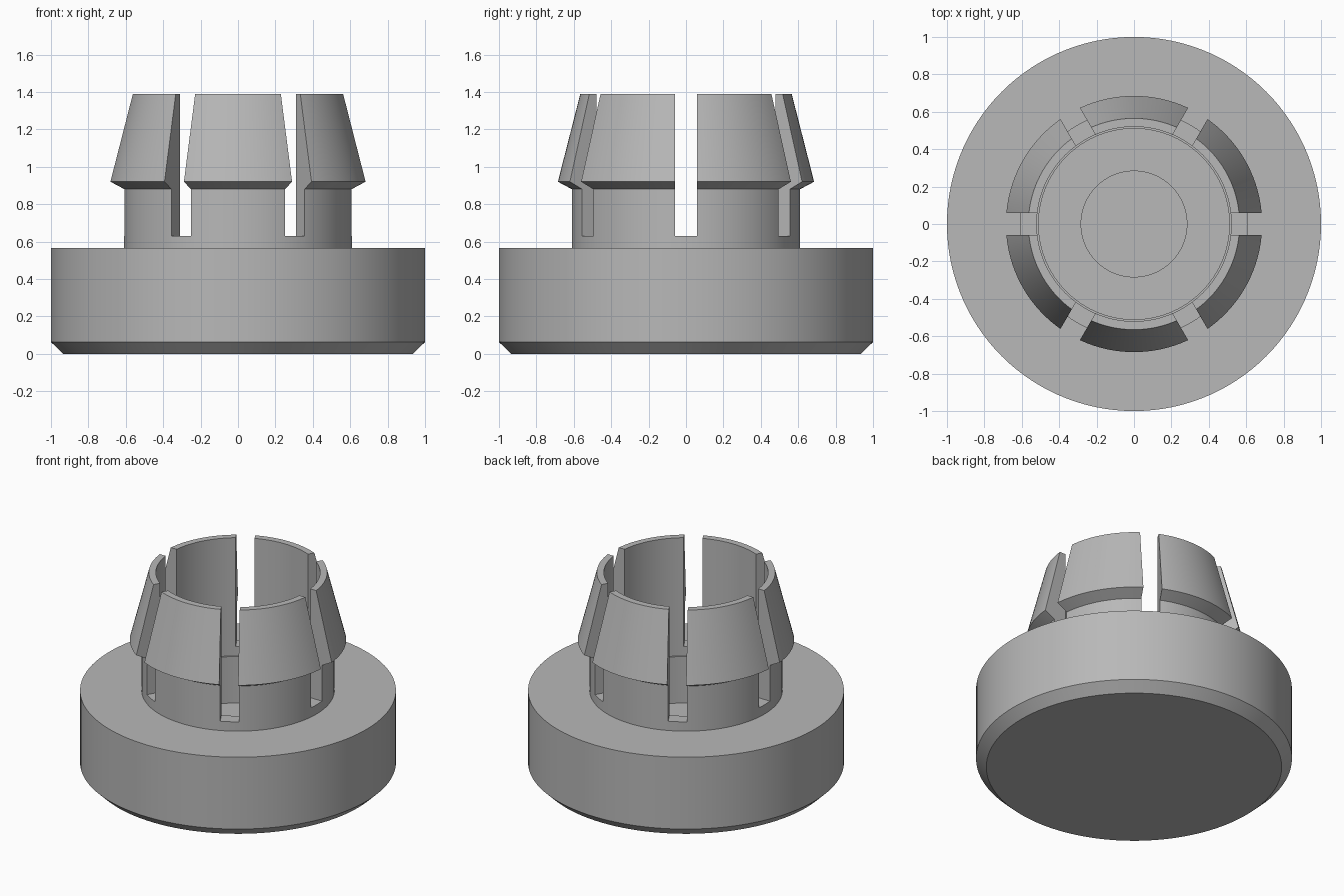
import bpy
import bmesh
from math import pi
from mathutils import Matrix

SEGMENTS = 120
SLOT_WIDTH = 0.12
SLOT_FLOOR = 0.63

old = bpy.data.objects.get("Cube")
if old:
    bpy.data.objects.remove(old, do_unlink=True)

grey = bpy.data.materials.new("plain grey")
grey.use_nodes = True
colour = (0.48, 0.48, 0.48, 1)
grey.diffuse_color = colour
grey.node_tree.nodes["Principled BSDF"].inputs["Base Color"].default_value = colour


def add_object(name, bm):
    bmesh.ops.recalc_face_normals(bm, faces=bm.faces)
    mesh = bpy.data.meshes.new(name)
    bm.to_mesh(mesh)
    bm.free()
    mesh.materials.append(grey)
    obj = bpy.data.objects.new(name, mesh)
    bpy.context.collection.objects.link(obj)
    return obj


def lathe(name, profile, closed):
    """Turn a (radius, height) profile around the z axis."""
    bm = bmesh.new()
    verts = [bm.verts.new((r, 0, z)) for r, z in profile]
    edges = [bm.edges.new(pair) for pair in zip(verts, verts[1:])]
    if closed:
        edges.append(bm.edges.new((verts[-1], verts[0])))
    bmesh.ops.spin(bm, geom=verts + edges, cent=(0, 0, 0), axis=(0, 0, 1),
                   angle=2 * pi, steps=SEGMENTS, use_merge=True)
    bmesh.ops.remove_doubles(bm, verts=bm.verts, dist=0.0001)
    return add_object(name, bm)


def smooth(obj):
    bpy.ops.object.select_all(action="DESELECT")
    obj.select_set(True)
    bpy.context.view_layer.objects.active = obj
    bpy.ops.object.shade_smooth_by_angle(angle=pi / 12)


# Heavy round base with a chamfered foot, a deep socket and a centre recess
base = lathe("base", [
    (0, 0), (0.935, 0), (1, 0.063), (1, 0.565), (0.51, 0.565),
    (0.51, 0.24), (0.283, 0.24), (0.283, 0.13), (0, 0.13)], closed=False)

# Barbed snap ring standing on the base
ring = lathe("snap_ring", [
    (0.61, 0.565), (0.61, 0.88), (0.685, 0.92), (0.565, 1.39),
    (0.52, 1.39), (0.52, 0.565)], closed=True)

# Three cuts across the full width split the ring into six fingers
for i in range(3):
    bm = bmesh.new()
    bmesh.ops.create_cube(bm, size=1, matrix=(
        Matrix.Rotation(i * pi / 3, 4, "Z")
        @ Matrix.Translation((0, 0, SLOT_FLOOR + 0.5))
        @ Matrix.Diagonal((2, SLOT_WIDTH, 1, 1))))
    cutter = add_object("slot_cutter", bm)
    cutter.hide_render = True
    cut = ring.modifiers.new("slot", "BOOLEAN")
    cut.operation = "DIFFERENCE"
    cut.solver = "EXACT"
    cut.object = cutter
    bpy.context.view_layer.objects.active = ring
    bpy.ops.object.modifier_apply(modifier=cut.name)
    bpy.data.objects.remove(cutter, do_unlink=True)

smooth(base)
smooth(ring)
